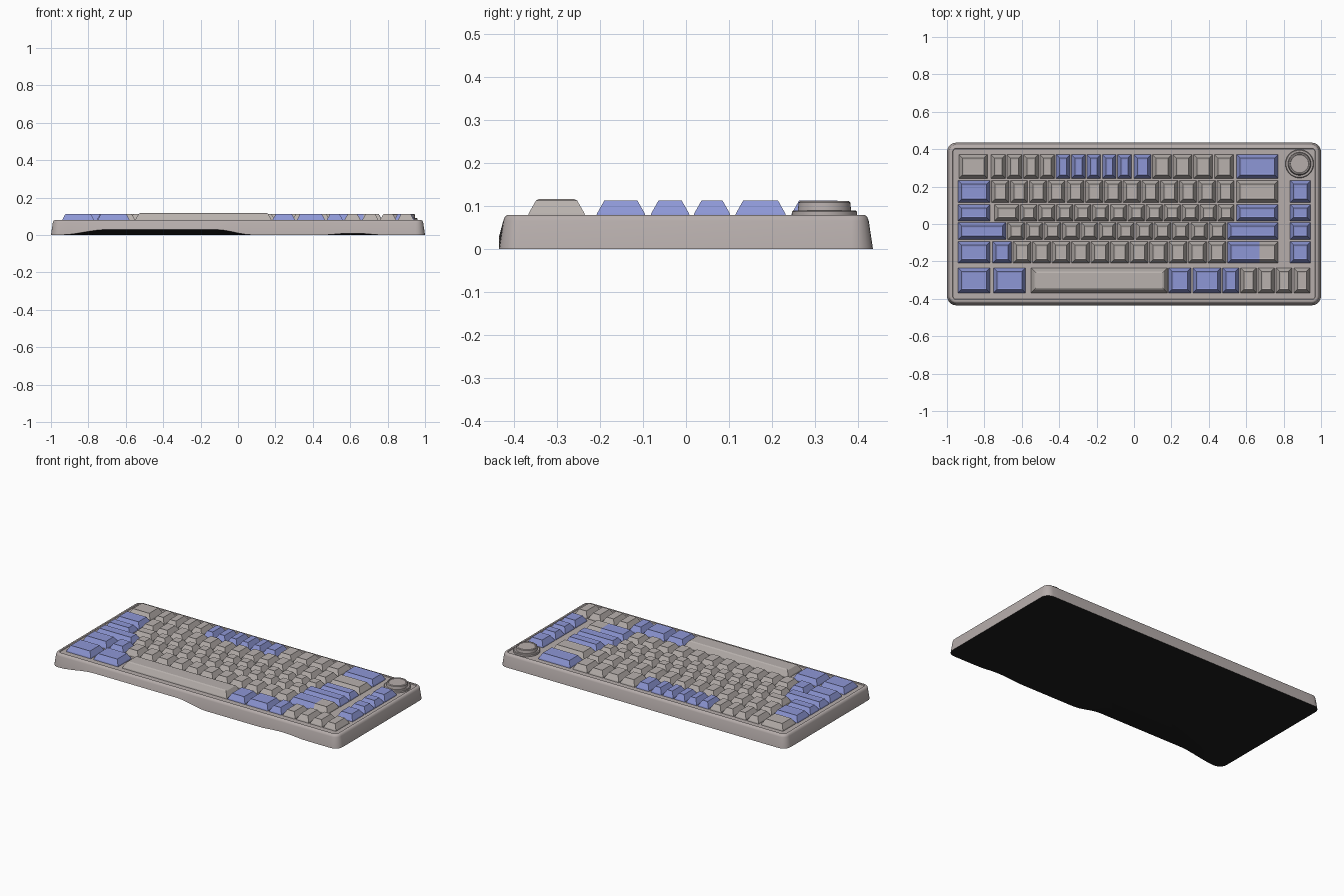
import bpy, bmesh, math

cube = bpy.data.objects.get("Cube")
if cube:
    bpy.data.objects.remove(cube)


def material(name, color):
    m = bpy.data.materials.new(name)
    m.use_nodes = True
    m.diffuse_color = (*color, 1)
    m.node_tree.nodes["Principled BSDF"].inputs["Base Color"].default_value = (*color, 1)
    return m


CASE = material("warm grey case", (0.47, 0.42, 0.41))
GREY = material("light grey keycap", (0.48, 0.44, 0.42))
BLUE = material("periwinkle keycap", (0.27, 0.31, 0.67))
DARK = material("black underside", (0.013, 0.013, 0.013))


def finish(bm, name, mats, smooth=False):
    bmesh.ops.recalc_face_normals(bm, faces=bm.faces)
    mesh = bpy.data.meshes.new(name)
    bm.to_mesh(mesh)
    bm.free()
    for m in mats:
        mesh.materials.append(m)
    obj = bpy.data.objects.new(name, mesh)
    bpy.context.collection.objects.link(obj)
    if smooth:
        bpy.ops.object.select_all(action="DESELECT")
        obj.select_set(True)
        bpy.context.view_layer.objects.active = obj
        bpy.ops.object.shade_smooth_by_angle(angle=math.radians(35))
    return obj


def bridge(bm, rings):
    """Skin a stack of equal vertex rings and cap both ends."""
    for a, b in zip(rings, rings[1:]):
        for i in range(len(a)):
            j = (i + 1) % len(a)
            bm.faces.new((a[i], a[j], b[j], b[i]))
    bm.faces.new(rings[0])
    bm.faces.new(rings[-1])


# Case: rounded outline swept through an inset profile
def outline(inset, steps=48):
    r = max(0.05 - inset, 0.01)
    hx, hy = 1 - inset - r, 0.435 - inset - r
    pts = []
    corners = [(hx, -hy), (hx, hy), (-hx, hy), (-hx, -hy)]
    for k, (cx, cy) in enumerate(corners):
        for s in range(7):
            a = math.radians(90 * (k - 1) + 15 * s)
            pts.append((cx + r * math.cos(a), cy + r * math.sin(a)))
        if k % 2:
            nx, ny = corners[(k + 1) % 4]
            edge = -r if k == 3 else r
            pts += [(cx + (nx - cx) * i / steps, cy + edge) for i in range(1, steps)]
    return pts


def ease(t):
    t = min(max(t, 0), 1)
    return t * t * (3 - 2 * t)


def lift(x, y):
    """Wavy hand recess along the lower front edge."""
    if y > -0.4:
        return 0
    wide = ease((x + 0.95) / 0.25) * ease((0.08 - x) / 0.2)
    small = ease((x - 0.45) / 0.15) * ease((0.78 - x) / 0.15)
    return 0.029 * wide + 0.009 * small


bm = bmesh.new()
profile = [(0.12, 0), (0, 0), (0.01, 0.066), (0.014, 0.076), (0.02, 0.08),
           (0.03, 0.08), (0.033, 0.076)]
rings = []
for inset, z in profile:
    rings.append([bm.verts.new((x, y, z + (lift(x, y) if inset == 0 else 0)))
                  for x, y in outline(inset)])
bridge(bm, rings)
bm.normal_update()
bmesh.ops.recalc_face_normals(bm, faces=bm.faces)
for f in bm.faces:
    f.material_index = int(f.normal.z < -0.5)
finish(bm, "case", [CASE, DARK], smooth=True)


# Keycaps: tapered blocks with a shallow dished top
def rect(bm, x0, x1, y0, y1, z):
    return [bm.verts.new((x, y, z)) for x, y in ((x0, y0), (x1, y0), (x1, y1), (x0, y1))]


def key(bm, x0, x1, y0, y1, color, top=0.113, dish=0.002):
    n = len(bm.faces)
    rings = []
    for inset, z in ((0, 0.075), (0.002, 0.083), (0.019, top), (0.027, top - dish)):
        rings.append(rect(bm, x0 + inset, x1 - inset, y0 + inset, y1 - inset, z))
    bridge(bm, rings)
    bm.faces.ensure_lookup_table()
    for f in bm.faces[n:]:
        f.material_index = color


GAP = 0.004
G, B = 0, 1
# Each row: y range, then (left edge, right edge, key count, colour)
rows = [
    ("function_row", 0.24, 0.375, [(-0.94, -0.78, 1, G), (-0.77, -0.42, 4, G), (-0.42, -0.01, 5, B),
                                   (-0.005, 0.095, 1, B), (0.095, 0.535, 4, G), (0.545, 0.775, 1, B)]),
    ("number_row", 0.11, 0.237, [(-0.945, -0.765, 1, B), (-0.765, 0.54, 13, G), (0.545, 0.775, 1, G)]),
    ("upper_letter_row", 0.013, 0.108, [(-0.945, -0.765, 1, B), (-0.75, -0.61, 1, G),
                                        (-0.61, 0.54, 12, G), (0.545, 0.775, 1, B)]),
    ("home_row", -0.087, 0.013, [(-0.945, -0.68, 1, B), (-0.68, 0.495, 12, G), (0.495, 0.775, 1, B)]),
    ("lower_letter_row", -0.213, -0.09, [(-0.945, -0.765, 1, B), (-0.76, -0.65, 1, B),
                                         (-0.65, 0.495, 11, G)]),
    ("bottom_row", -0.372, -0.23, [(-0.945, -0.765, 1, B), (-0.755, -0.575, 1, B), (0.18, 0.31, 1, B),
                                   (0.31, 0.47, 1, B), (0.47, 0.565, 1, B), (0.565, 0.945, 4, G)]),
]
for name, y0, y1, groups in rows:
    bm = bmesh.new()
    for left, right, count, color in groups:
        step = (right - left) / count
        for i in range(count):
            x = left + i * step
            key(bm, x + GAP, x + step - GAP, y0 + GAP, y1 - GAP, color)
    finish(bm, name, [GREY, BLUE])

# Navigation column beside the main block
bm = bmesh.new()
for name, y0, y1, groups in rows[1:5]:
    key(bm, 0.835, 0.945, y0 + GAP, y1 - GAP, B)
finish(bm, "navigation_column", [GREY, BLUE])

# Two-tone key, split across its width
bm = bmesh.new()
key(bm, 0.5, 0.77, -0.209, -0.094, B)
bmesh.ops.bisect_plane(bm, geom=bm.verts[:] + bm.edges[:] + bm.faces[:],
                       plane_co=(0.67, 0, 0), plane_no=(1, 0, 0))
for f in bm.faces:
    f.material_index = int(f.calc_center_median().x < 0.67)
finish(bm, "two_tone_key", [GREY, BLUE])

# Space bar with a raised crown
bm = bmesh.new()
key(bm, -0.55, 0.18, -0.368, -0.234, G, top=0.113, dish=-0.004)
finish(bm, "space_bar", [GREY])

# Rotary knob: stepped disc
bm = bmesh.new()
knob = [(0.076, 0.074), (0.076, 0.087), (0.072, 0.09), (0.062, 0.09), (0.06, 0.108),
        (0.056, 0.112), (0.05, 0.112), (0.048, 0.109)]
rings = []
for r, z in knob:
    turn = [math.tau * i / 40 for i in range(40)]
    rings.append([bm.verts.new((0.885 + r * math.cos(a), 0.322 + r * math.sin(a), z)) for a in turn])
bridge(bm, rings)
finish(bm, "knob", [CASE], smooth=True)
